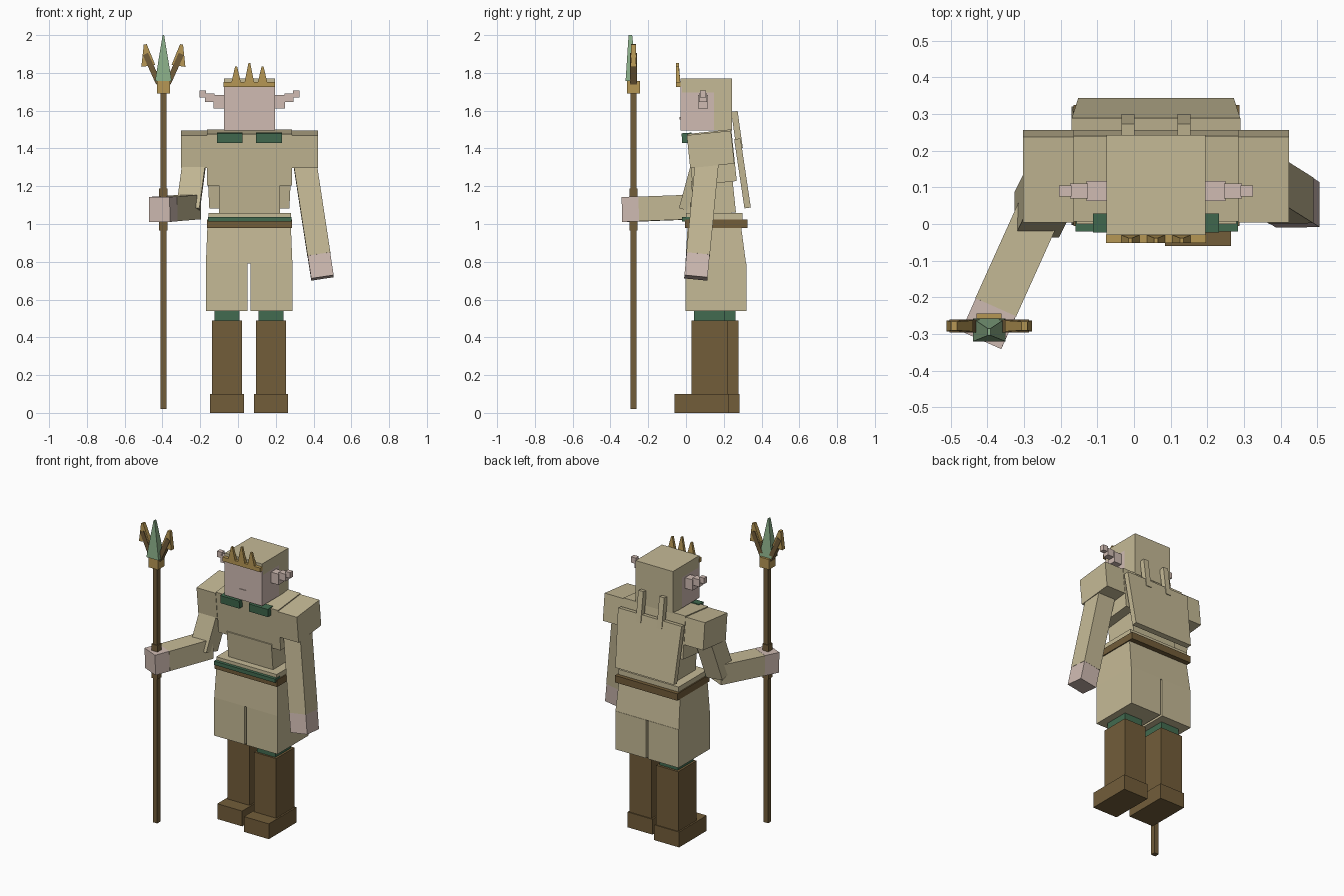
import bpy, bmesh
from math import radians
from mathutils import Vector, Matrix

if "Cube" in bpy.data.objects:
    bpy.data.objects.remove(bpy.data.objects["Cube"])


def mat(name, rgb):
    m = bpy.data.materials.new(name)
    m.diffuse_color = (*rgb, 1)
    m.use_nodes = True
    m.node_tree.nodes["Principled BSDF"].inputs["Base Color"].default_value = m.diffuse_color
    return m


KHAKI = mat("khaki", (0.56, 0.49, 0.305))
PINK = mat("pale_pink", (0.63, 0.50, 0.45))
BROWN = mat("brown", (0.17, 0.11, 0.042))
GOLD = mat("gold", (0.47, 0.31, 0.09))
GREEN = mat("dark_green", (0.054, 0.147, 0.08))
LEAF = mat("light_green", (0.26, 0.43, 0.25))
CX = 0.06  # middle of the body


def make(name, bm, m):
    bmesh.ops.recalc_face_normals(bm, faces=bm.faces)
    me = bpy.data.meshes.new(name)
    bm.to_mesh(me)
    bm.free()
    me.materials.append(m)
    ob = bpy.data.objects.new(name, me)
    bpy.context.collection.objects.link(ob)
    return ob


def frustum(name, lo, hi, m):
    """Block between two rectangles: (x0, x1, y0, y1, z)."""
    bm = bmesh.new()
    rings = []
    for x0, x1, y0, y1, z in (lo, hi):
        rings.append([bm.verts.new((x, y, z)) for x, y in
                      ((x0, y0), (x1, y0), (x1, y1), (x0, y1))])
    a, b = rings
    bm.faces.new(a)
    bm.faces.new(b)
    for i in range(4):
        j = (i + 1) % 4
        bm.faces.new((a[i], a[j], b[j], b[i]))
    return make(name, bm, m)


def box(name, x0, x1, y0, y1, z0, z1, m, tilt=0):
    """Box by its limits, optionally leaning about its own centre."""
    c = Vector(((x0 + x1) / 2, (y0 + y1) / 2, (z0 + z1) / 2))
    h = Vector((x1 - x0, y1 - y0, z1 - z0)) / 2
    ob = frustum(name, (-h.x, h.x, -h.y, h.y, -h.z), (-h.x, h.x, -h.y, h.y, h.z), m)
    ob.data.transform(Matrix.Translation(c) @ Matrix.Rotation(radians(tilt), 4, 'X'))
    return ob


def limb(name, p, q, w, d, m, side=(1, 0, 0)):
    """Box running from p to q; w is its size along side."""
    p, q = Vector(p), Vector(q)
    z = (q - p).normalized()
    x = Vector(side)
    x = (x - z * x.dot(z)).normalized()
    y = z.cross(x)
    ob = frustum(name, (-w / 2, w / 2, -d / 2, d / 2, 0),
                 (-w / 2, w / 2, -d / 2, d / 2, (q - p).length), m)
    r = Matrix((x, y, z)).transposed().to_4x4()
    ob.data.transform(Matrix.Translation(p) @ r)
    return ob


# Legs: one foot is set further forward
for tag, cx, dy in (("left", 0.175, 0), ("right", -0.058, 0.057)):
    box(tag + "_boot_foot", cx - 0.09, cx + 0.09, -0.06 + dy, 0.226 + dy, 0, 0.10, BROWN)
    box(tag + "_boot_shaft", cx - 0.08, cx + 0.08, 0.03 + dy, 0.22 + dy, 0.10, 0.49, BROWN)
    box(tag + "_sock", cx - 0.066, cx + 0.066, 0.042 + dy, 0.205 + dy, 0.49, 0.56, GREEN)

# Tunic skirt with split lower half
box("skirt_right", -0.17, 0.05, -0.003, 0.32, 0.54, 0.79, KHAKI)
box("skirt_left", 0.065, 0.288, -0.003, 0.32, 0.54, 0.79, KHAKI)
frustum("skirt_top", (-0.17, 0.288, -0.003, 0.318, 0.79),
        (-0.162, 0.28, 0.008, 0.292, 0.985), KHAKI)

# Belt
box("belt", -0.165, 0.287, -0.005, 0.325, 0.98, 1.025, BROWN)
box("belt_trim", -0.16, 0.283, -0.02, 0.03, 1.012, 1.037, GREEN)
box("waistband", -0.157, 0.28, 0.0, 0.30, 1.025, 1.058, KHAKI)

# Torso
box("waist", -0.10, 0.223, 0.035, 0.255, 1.05, 1.24, KHAKI, 6)
box("chest", -0.165, 0.285, 0.02, 0.255, 1.2145, 1.4895, KHAKI, 6)
for s, tag in ((1, "left"), (-1, "right")):
    a, b = sorted((CX + s * 0.225, CX + s * 0.363))
    box(tag + "_shoulder", a, b, 0.0125, 0.2475, 1.3075, 1.4825, KHAKI, 6)
    a, b = sorted((CX + s * 0.035, CX + s * 0.172))
    box(tag + "_collar_patch", a, b, -0.022, 0.03, 1.43, 1.482, GREEN, 4)
    # Strap posts of the back panel
    c = CX + s * 0.076
    box(tag + "_back_strap", c - 0.018, c + 0.018, 0.253, 0.287, 1.40, 1.597, KHAKI, 8)

# Back panel, narrower at the hem
panel = frustum("back_panel", (-0.212, 0.212, -0.017, 0.017, -0.185),
                (-0.23, 0.23, -0.017, 0.017, 0.185), KHAKI)
panel.data.transform(Matrix.Translation((CX, 0.299, 1.268)) @ Matrix.Rotation(radians(8.5), 4, 'X'))

# Head: face block with hood over the top and back
box("face", -0.075, 0.195, -0.03, 0.147, 1.495, 1.695, PINK)
box("forehead", -0.075, 0.195, -0.03, -0.02, 1.695, 1.728, PINK)
box("hood_top", -0.075, 0.195, -0.02, 0.147, 1.695, 1.77, KHAKI)
box("hood_brim", -0.075, 0.195, -0.03, -0.02, 1.728, 1.77, KHAKI)
box("hood_back", -0.075, 0.195, 0.147, 0.243, 1.495, 1.77, KHAKI)
box("mouth", 0.03, 0.08, -0.034, -0.03, 1.552, 1.567, PINK)

# Stepped ears
for s, tag in ((1, "left"), (-1, "right")):
    steps = ((0.13, 0.19, 0.027, 1.612, 1.682), (0.185, 0.235, 0.021, 1.645, 1.692),
             (0.23, 0.265, 0.015, 1.67, 1.708))
    for i, (a, b, r, z0, z1) in enumerate(steps):
        x0, x1 = sorted((CX + s * a, CX + s * b))
        box(f"{tag}_ear_{i}", x0, x1, 0.09 - r, 0.09 + r, z0, z1, PINK)

# Crown
box("crown_band", -0.077, 0.197, -0.052, -0.029, 1.725, 1.752, GOLD)
for i, (x, top) in enumerate(((-0.01, 1.835), (0.06, 1.852), (0.13, 1.835))):
    frustum(f"crown_spike_{i}", (x - 0.025, x + 0.025, -0.052, -0.03, 1.75),
            (x - 0.005, x + 0.005, -0.052, -0.038, top), GOLD)

# Hanging arm
top, end = Vector((0.35, 0.113, 1.35)), Vector((0.447, 0.052, 0.715))
wrist = top.lerp(end, 0.81)
limb("left_sleeve", top, wrist, 0.122, 0.125, KHAKI)
limb("left_hand", wrist, end, 0.12, 0.123, PINK)

# Bent arm holding the staff
limb("right_upper_sleeve", (-0.228, 0.10, 1.35), (-0.265, 0.025, 1.075), 0.122, 0.125, KHAKI)
limb("right_forearm", (-0.252, 0.05, 1.09), (-0.376, -0.225, 1.08), 0.122, 0.13, KHAKI,
     (0.91, -0.41, 0))
limb("right_hand", (-0.376, -0.225, 1.08), (-0.416, -0.315, 1.077), 0.12, 0.132, PINK,
     (0.91, -0.41, 0))

# Staff
SX, SY = -0.395, -0.278


def staff_part(name, r, z0, z1, m):
    box(name, SX - r, SX + r, SY - r, SY + r, z0, z1, m)


staff_part("staff_shaft", 0.016, 0.02, 1.70, BROWN)
staff_part("staff_upper_ring", 0.022, 1.145, 1.187, BROWN)
staff_part("staff_lower_ring", 0.022, 0.965, 1.012, BROWN)
staff_part("staff_socket", 0.034, 1.69, 1.757, GOLD)
frustum("staff_blade", (SX - 0.044, SX + 0.044, -0.32, -0.258, 1.757),
        (SX - 0.004, SX + 0.004, -0.304, -0.285, 2.0), LEAF)
for s, tag in ((1, "left"), (-1, "right")):
    limb(tag + "_prong", (SX + s * 0.025, SY, 1.745), (SX + s * 0.095, SY, 1.90),
         0.03, 0.036, BROWN)
    tip = frustum(tag + "_prong_tip", (-0.037, 0.037, -0.015, 0.015, 0),
                  (-0.008, 0.008, -0.012, 0.012, 0.115), GOLD)
    tip.data.transform(Matrix.Translation((SX + s * 0.08, SY, 1.837))
                       @ Matrix.Rotation(radians(s * 8), 4, 'Y'))
